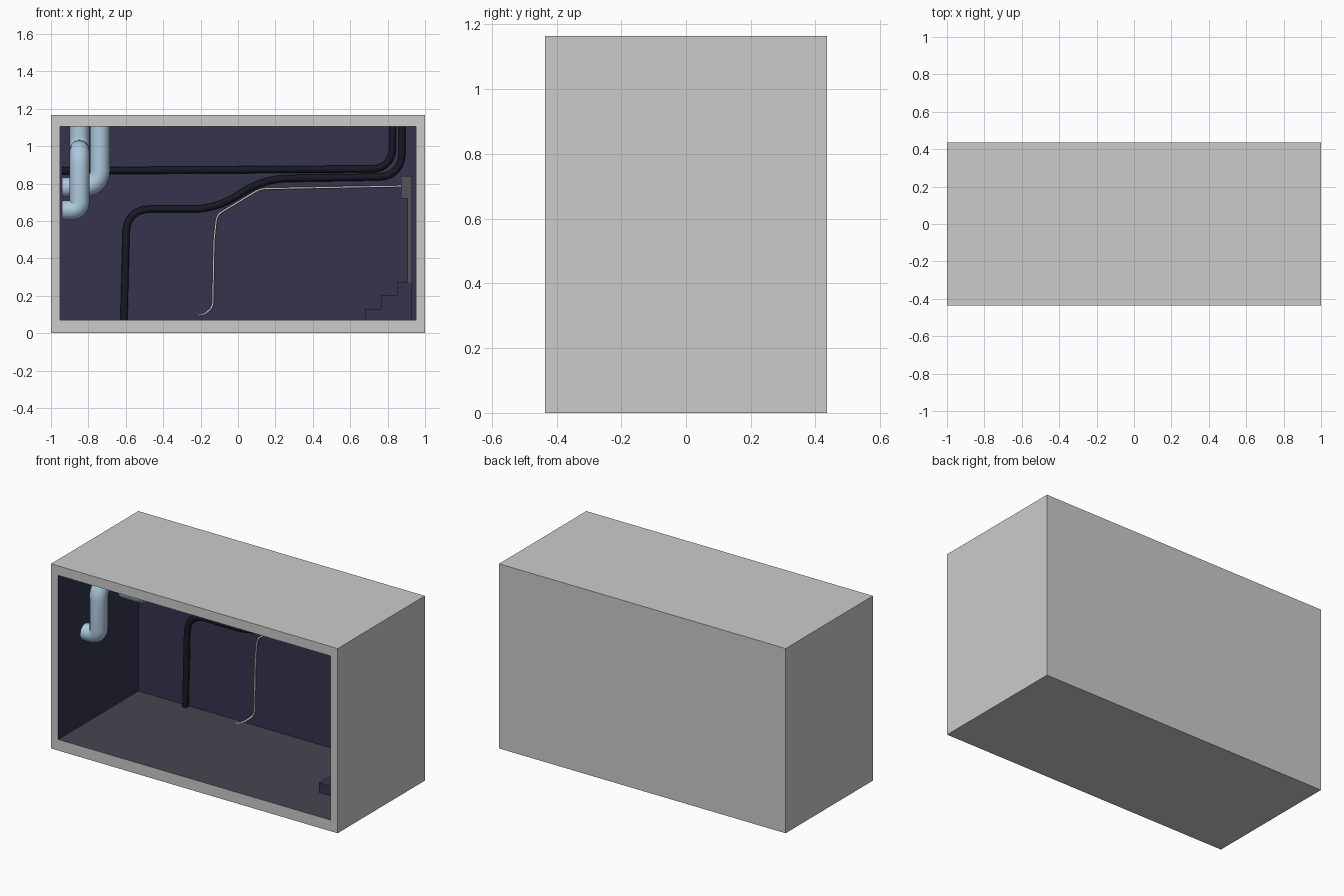
import bpy, bmesh, math
from mathutils import Vector

if "Cube" in bpy.data.objects:
    bpy.data.objects.remove(bpy.data.objects["Cube"])


def material(name, rgb):
    m = bpy.data.materials.new(name)
    m.diffuse_color = (*rgb, 1)
    m.use_nodes = True
    m.node_tree.nodes["Principled BSDF"].inputs["Base Color"].default_value = m.diffuse_color
    return m


NAVY = material("navy_wall", (0.035, 0.033, 0.075))
FLOOR = material("floor_grey", (0.065, 0.058, 0.08))
PIPE = material("pipe_blue", (0.42, 0.58, 0.72))
BLACK = material("black_rubber", (0.008, 0.01, 0.017))
WIRE = material("pale_wire", (0.6, 0.57, 0.52))
DOOR = material("door_grey", (0.09, 0.085, 0.1))
GREY = material("shell_grey", (0.8, 0.8, 0.8))


def mesh_object(name, bm, *mats):
    bmesh.ops.recalc_face_normals(bm, faces=bm.faces)
    me = bpy.data.meshes.new(name)
    bm.to_mesh(me)
    bm.free()
    for m in mats:
        me.materials.append(m)
    ob = bpy.data.objects.new(name, me)
    bpy.context.collection.objects.link(ob)
    return ob


def set_box(bm, lo, hi):
    lo, hi = Vector(lo), Vector(hi)
    verts = bmesh.ops.create_cube(bm, size=1)["verts"]
    for v in verts:
        v.co = Vector(lo[i] if v.co[i] < 0 else hi[i] for i in range(3))


def box(name, lo, hi, mat):
    bm = bmesh.new()
    set_box(bm, lo, hi)
    return mesh_object(name, bm, mat)


def rounded(points, radius, steps=6):
    """Replace each inner corner of a path with a smooth bend."""
    p = [Vector(q) for q in points]
    out = [p[0]]
    for a, b, c in zip(p, p[1:], p[2:]):
        da, dc = a - b, c - b
        r = min(radius, da.length * 0.49, dc.length * 0.49)
        s, e = b + da.normalized() * r, b + dc.normalized() * r
        for i in range(steps + 1):
            t = i / steps
            w = 2 * t * (1 - t) * 0.83    # slightly rounder than a parabola
            u, v = (1 - t) ** 2, t ** 2
            out.append((s * u + b * w + e * v) / (u + w + v))
    return out + [p[-1]]


def tube(name, points, thickness, bend, mat, sides=2):
    cu = bpy.data.curves.new(name, "CURVE")
    cu.dimensions = "3D"
    cu.bevel_depth = thickness
    cu.bevel_resolution = sides
    cu.use_fill_caps = True
    path = rounded(points, bend)
    sp = cu.splines.new("POLY")
    sp.points.add(len(path) - 1)
    for pt, co in zip(sp.points, path):
        pt.co = (*co, 1)
    cu.materials.append(mat)
    ob = bpy.data.objects.new(name, cu)
    bpy.context.collection.objects.link(ob)
    return ob


# room shell: box with its front face inset and pushed inward
bm = bmesh.new()
set_box(bm, (-1, -0.435, 0), (1, 0.435, 1.165))
bm.normal_update()
front = min(bm.faces, key=lambda f: f.calc_center_median().y)
bmesh.ops.inset_region(bm, faces=[front], thickness=0.07)
for v in front.verts:
    v.co.z = 0.07 if v.co.z < 0.5 else 1.105
inner = bmesh.ops.extrude_face_region(bm, geom=[front])["geom"]
back = next(g for g in inner if isinstance(g, bmesh.types.BMFace))
for v in back.verts:
    v.co.y = 0.365
if front.is_valid:
    bmesh.ops.delete(bm, geom=[front], context="FACES_ONLY")
for f in {f for v in back.verts for f in v.link_faces}:
    f.material_index = 2 if f.calc_center_median().z < 0.08 else 1
mesh_object("room_shell", bm, GREY, NAVY, FLOOR)

# stairs against the right wall
bm = bmesh.new()
profile = [(0.93, 0.07), (0.68, 0.07), (0.68, 0.13), (0.765, 0.13),
           (0.765, 0.2), (0.85, 0.2), (0.85, 0.27), (0.93, 0.27)]
face = bm.faces.new([bm.verts.new((x, -0.165, z)) for x, z in profile])
ext = bmesh.ops.extrude_face_region(bm, geom=[face])["geom"]
bmesh.ops.translate(bm, vec=(0, 0.33, 0),
                    verts=[g for g in ext if isinstance(g, bmesh.types.BMVert)])
mesh_object("stairs", bm, NAVY)

# door and its header box
box("door", (0.905, -0.165, 0.27), (0.93, 0.165, 0.72), DOOR)
box("door_header", (0.872, -0.165, 0.72), (0.93, 0.165, 0.84), DOOR)

# large pipes in the upper left corner
tube("front_pipe", [(-0.94, -0.18, 0.657), (-0.847, -0.18, 0.657), (-0.847, -0.18, 0.98),
                    (-0.847, 0.02, 0.98), (-0.847, 0.02, 1.115)], 0.053, 0.09, PIPE, 4)
tube("rear_pipe", [(-0.94, 0.2, 0.78), (-0.738, 0.2, 0.78), (-0.738, 0.2, 1.115)],
     0.053, 0.09, PIPE, 4)

# black cables along the back wall
tube("upper_cable", [(-0.94, 0.347, 0.868), (0.825, 0.347, 0.878), (0.827, 0.347, 1.115)],
     0.019, 0.11, BLACK)
tube("lower_cable", [(0.878, 0.347, 1.115), (0.875, 0.347, 0.837), (0.14, 0.347, 0.825),
                     (-0.12, 0.347, 0.663), (-0.595, 0.347, 0.663), (-0.61, 0.347, 0.065)],
     0.019, 0.12, BLACK)

# thin wire dropping from the header level to the floor
tube("thin_wire", [(0.935, 0.355, 0.787), (0.12, 0.355, 0.772), (-0.113, 0.355, 0.632),
                   (-0.128, 0.355, 0.5), (-0.135, 0.355, 0.138), (-0.18, 0.3, 0.1),
                   (-0.215, 0.28, 0.095)], 0.006, 0.03, WIRE, 1)
